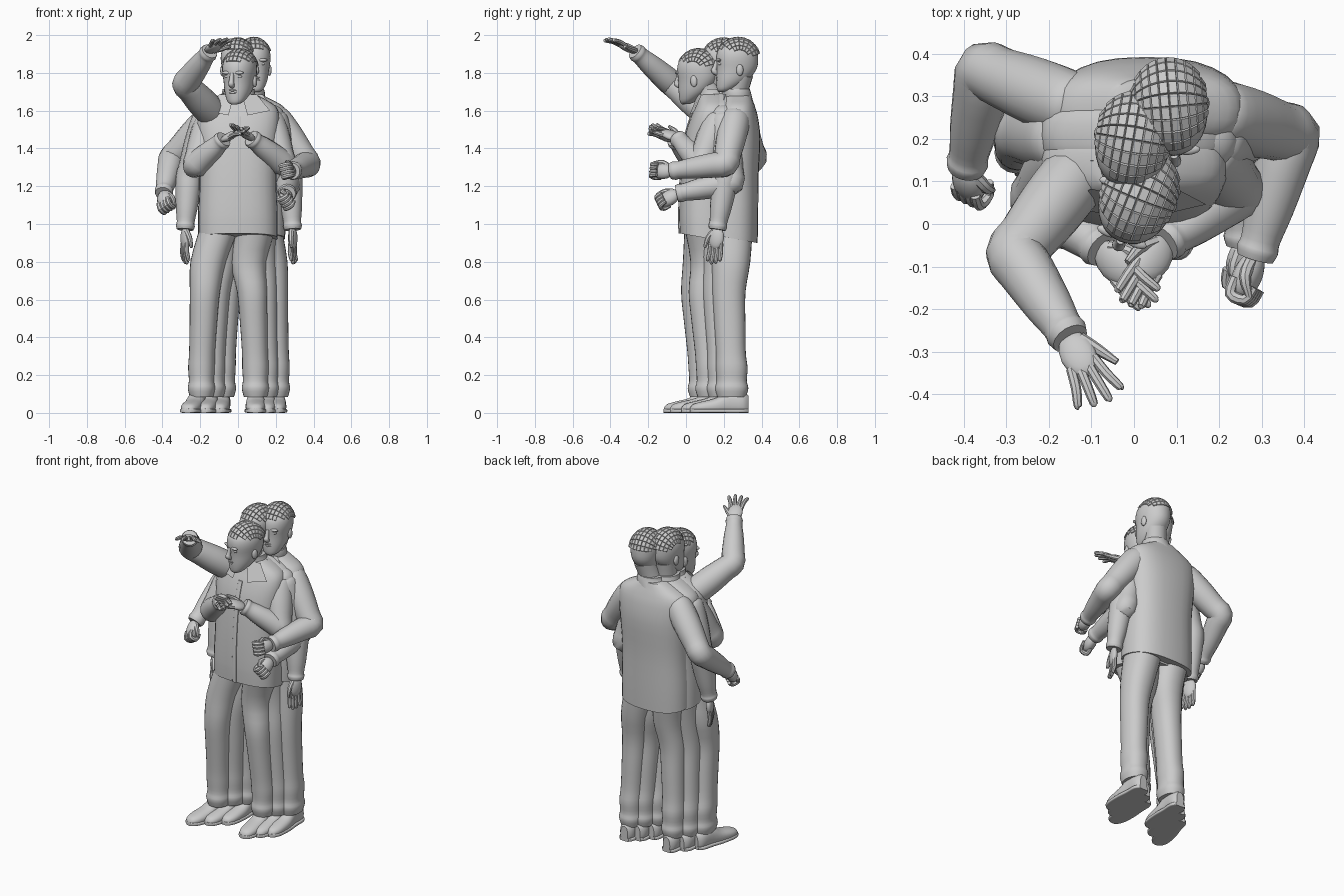
import bpy, bmesh, math
from mathutils import Vector, Matrix

cube = bpy.data.objects.get("Cube")
if cube:
    bpy.data.objects.remove(cube)

gray = bpy.data.materials.new("plain_gray")
gray.use_nodes = True
gray.diffuse_color = (0.6, 0.6, 0.6, 1)
gray.node_tree.nodes["Principled BSDF"].inputs["Base Color"].default_value = (0.6, 0.6, 0.6, 1)


def finish(name, bm, angle=40):
    """Turn a bmesh into a smooth shaded object."""
    bmesh.ops.recalc_face_normals(bm, faces=bm.faces)
    mesh = bpy.data.meshes.new(name)
    bm.to_mesh(mesh)
    bm.free()
    mesh.materials.append(gray)
    ob = bpy.data.objects.new(name, mesh)
    bpy.context.collection.objects.link(ob)
    bpy.ops.object.select_all(action="DESELECT")
    ob.select_set(True)
    bpy.context.view_layer.objects.active = ob
    bpy.ops.object.shade_smooth_by_angle(angle=math.radians(angle))
    return ob


def refine(rows, n=3):
    """Catmull-Rom interpolation through rows of numbers."""
    out = []
    for i in range(len(rows) - 1):
        a, b, c, d = (rows[max(0, min(len(rows) - 1, i + k))] for k in (-1, 0, 1, 2))
        for s in range(n):
            t = s / n
            out.append([q + 0.5 * t * (r - p + t * (2*p - 5*q + 4*r - e + t * (3*(q - r) + e - p)))
                        for p, q, r, e in zip(a, b, c, d)])
    return out + [list(rows[-1])]


def skin(name, rings):
    bm = bmesh.new()
    vs = [[bm.verts.new(p) for p in ring] for ring in rings]
    n = len(vs[0])
    for a, b in zip(vs, vs[1:]):
        for i in range(n):
            bm.faces.new((a[i], a[(i + 1) % n], b[(i + 1) % n], b[i]))
    bm.faces.new(vs[0])
    bm.faces.new(vs[-1])
    return finish(name, bm)


def loft(name, rows, M=Matrix(), power=2.0, floor=None, tilt=0, n=28):
    """Stack of super-ellipses; row = height, centre x, centre y, half width, half depth."""
    rings = []
    for k, (z, cx, cy, rx, ry) in enumerate(refine(rows)):
        ring = []
        for i in range(n):
            a = 2 * math.pi * i / n
            c, s = math.cos(a), math.sin(a)
            x = cx + rx * math.copysign(abs(c) ** (2 / power), c)
            y = cy + ry * math.copysign(abs(s) ** (2 / power), s)
            if floor is not None:
                y = max(y, floor)
            ring.append(M @ Vector((x, y, z - (tilt * (y - cy) if k < 3 else 0))))
        rings.append(ring)
    return skin(name, rings)


def tube(name, rows, n=16):
    """Round tube; row = x, y, z, radius."""
    rows = refine(rows)
    pts = [Vector(r[:3]) for r in rows]
    rings, u = [], None
    for i, p in enumerate(pts):
        t = (pts[min(i + 1, len(pts) - 1)] - pts[max(i - 1, 0)]).normalized()
        u = u or t.orthogonal()
        u = (u - t * u.dot(t)).normalized()
        v = t.cross(u)
        rings.append([p + rows[i][3] * (u * math.cos(a) + v * math.sin(a))
                      for a in (2 * math.pi * k / n for k in range(n))])
    return skin(name, rings)


def blob(name, M, loc, size):
    bm = bmesh.new()
    bmesh.ops.create_uvsphere(bm, u_segments=14, v_segments=9, radius=1,
                              matrix=M @ Matrix.Translation(loc) @ Matrix.Diagonal((*size, 1)))
    return finish(name, bm)


def hand(name, wrist, direction, thumb, fist, spread):
    """Hand in a local frame: x along the fingers, y to the thumb, z out of the back."""
    d = Vector(direction).normalized()
    s = Vector(thumb)
    s = (s - d * s.dot(d)).normalized()
    M = Matrix.Translation(wrist) @ Matrix((d, s, d.cross(s))).transposed().to_4x4()
    blob(name + "_palm", M, (0.045, 0, 0), (0.062, 0.043, 0.034 if fist else 0.021))

    def finger(label, path):
        tube(label, [(*(M @ Vector(p[:3])), p[3]) for p in path], 8)

    for i in range(4):
        y = (i - 1.5) * 0.02
        if fist:
            path = [(0.06, y, 0.018, 0.012), (0.1, y, 0.012, 0.014), (0.1, y, -0.025, 0.013),
                    (0.065, y, -0.035, 0.01)]
        else:
            tip = 0.185 - 0.012 * abs(i - 1.7)
            path = [(0.07, y, 0, 0.012), (0.12, y * (1 + spread * 0.4), 0.003, 0.012),
                    (tip - 0.006, y * (1 + spread), -0.006, 0.01),
                    (tip, y * (1 + spread), -0.008, 0.004)]
        finger(f"{name}_finger_{i + 1}", path)
    reach = (0.09, 0.035, -0.035) if fist else (0.1, 0.05 + 0.03 * spread, -0.015)
    finger(name + "_thumb", [(0.01, 0.02, 0, 0.016), (0.05, 0.045, -0.008, 0.014), (*reach, 0.008)])


def arm(name, shoulder, elbow, wrist, direction, thumb, fist=False, spread=0.15):
    S, E, W = map(Vector, (shoulder, elbow, wrist))
    tube(name + "_sleeve", [(*S.lerp(E, -0.2), 0.025), (*S.lerp(E, -0.13), 0.06), (*S, 0.079),
                            (*S.lerp(E, 0.4), 0.08), (*S.lerp(E, 0.8), 0.071),
                            (*E, 0.069), (*E.lerp(W, 0.2), 0.067), (*E.lerp(W, 0.6), 0.057),
                            (*E.lerp(W, 0.85), 0.047), (*E.lerp(W, 0.93), 0.05), (*W, 0.044)])
    hand(name + "_hand", W, direction, thumb, fist, spread)


def head(name, loc, yaw, pitch=0):
    M = (Matrix.Translation(loc) @ Matrix.Rotation(math.radians(yaw), 4, "Z")
         @ Matrix.Rotation(math.radians(pitch), 4, "X"))
    loft(name + "_skull", [(0, 0, -0.075, 0.022, 0.02), (0.015, 0, -0.06, 0.045, 0.045),
                           (0.06, 0, -0.025, 0.068, 0.083), (0.12, 0, 0, 0.08, 0.106),
                           (0.18, 0, 0.003, 0.088, 0.111), (0.225, 0, 0.006, 0.08, 0.102),
                           (0.255, 0, 0.01, 0.054, 0.072), (0.27, 0, 0.01, 0.02, 0.03)], M, 2.1)
    tube(name + "_nose", [(*(M @ Vector(p)), r) for p, r in
                          (((0, -0.105, 0.165), 0.01), ((0, -0.116, 0.125), 0.013),
                           ((0, -0.12, 0.11), 0.016), ((0, -0.1, 0.095), 0.012))], 10)
    for z in (0.063, 0.075):
        blob(name + "_lip", M, (0, -0.099, z), (0.026, 0.012, 0.007))
    for side, s in (("right", -1), ("left", 1)):
        blob(f"{name}_{side}_brow", M, (s * 0.035, -0.097, 0.168), (0.028, 0.012, 0.009))
        blob(f"{name}_{side}_eye", M, (s * 0.034, -0.091, 0.148), (0.016, 0.01, 0.008))
        blob(f"{name}_{side}_ear", M, (s * 0.082, 0.01, 0.115), (0.012, 0.019, 0.031))
    # short hair, cut into a raised grid
    bm = bmesh.new()
    bmesh.ops.create_uvsphere(bm, u_segments=24, v_segments=14, radius=1,
                              matrix=Matrix.Rotation(math.pi / 2, 4, "Y"))
    bmesh.ops.delete(bm, geom=[v for v in bm.verts if v.co.z < 0.28 - 0.2 * v.co.y], context="VERTS")
    bmesh.ops.transform(bm, verts=bm.verts, matrix=M @ Matrix.Translation((0, 0.008, 0.17))
                        @ Matrix.Diagonal((0.095, 0.117, 0.117, 1)))
    bmesh.ops.inset_individual(bm, faces=bm.faces[:], thickness=0.002, depth=0.005)
    finish(name + "_hair", bm, 30)


def figure(name, x, wide, feet_x, y, heels, knee, turn, head_loc, yaw, pitch=0):
    """Vest, collar, neck, trousers, shoes and head of one standing person."""
    loft(name + "_vest", [(0.925, x, y, wide, 0.142), (1.05, x, y, wide, 0.145),
                          (1.25, x, y + 0.005, wide - 0.006, 0.142), (1.45, x, y + 0.02, wide + 0.004, 0.136),
                          (1.56, x, y + 0.03, wide + 0.01, 0.115), (1.62, x, y + 0.035, wide - 0.008, 0.094),
                          (1.66, x, y + 0.035, 0.145, 0.08), (1.69, x, y + 0.035, 0.085, 0.07)],
         power=2.5, tilt=0.18)
    loft(name + "_placket", [(0.95, x, y - 0.141, 0.014, 0.007), (1.05, x, y - 0.143, 0.014, 0.007),
                             (1.25, x, y - 0.135, 0.014, 0.007), (1.45, x, y - 0.114, 0.014, 0.007),
                             (1.57, x, y - 0.08, 0.014, 0.007)], power=5)
    nx = (x + head_loc[0]) / 2
    loft(name + "_collar", [(1.64, x, y + 0.035, 0.11, 0.085), (1.69, nx, y + 0.03, 0.085, 0.078),
                            (1.715, nx, y + 0.025, 0.08, 0.076)])
    tube(name + "_neck", [(x, y + 0.04, 1.6, 0.068), (nx, y + 0.025, 1.68, 0.064),
                          (head_loc[0], head_loc[1] + 0.025, head_loc[2] + 0.1, 0.065)])
    for side, s, heel in (("right", -1, heels[0]), ("left", 1, heels[1])):
        # pointed collar flap
        bm = bmesh.new()
        corners = ((0.02, -0.045, 1.69), (0.1, -0.025, 1.685), (0.17, -0.062, 1.6), (0.05, -0.09, 1.575))
        face = bm.faces.new([bm.verts.new((x + s * a, y + b, c)) for a, b, c in corners])
        bmesh.ops.solidify(bm, geom=[face], thickness=0.012)
        finish(f"{name}_{side}_collar_flap", bm)
        lx, ly = feet_x + s * 0.143, heel - 0.088
        loft(f"{name}_{side}_trouser", [
            (0.085, lx, ly, 0.062, 0.076), (0.13, lx, ly, 0.073, 0.088), (0.17, lx, ly, 0.067, 0.08),
            (0.24, lx, ly, 0.071, 0.084), (0.32, lx - s * 0.003, ly - knee * 0.3, 0.069, 0.079),
            (0.48, lx - s * 0.01, ly - knee * 0.7, 0.073, 0.083),
            (0.64, lx - s * 0.018, ly - knee, 0.08, 0.088),
            (0.8, lx - s * 0.036, ly - knee * 0.3, 0.095, 0.103),
            (0.98, x + s * 0.098, y, 0.104, 0.116)], power=2.2)
        # shoe and sole, heel to toe
        F = (Matrix.Translation((lx, heel, 0)) @ Matrix.Rotation(math.radians(turn * (s - 1)), 4, "Z")
             @ Matrix.Rotation(math.pi / 2, 4, "X"))
        shape = [(0, 0.025, 0.05), (0.03, 0.045, 0.06), (0.1, 0.047, 0.065), (0.17, 0.053, 0.043),
                 (0.25, 0.05, 0.032), (0.295, 0.034, 0.024), (0.31, 0.012, 0.012)]
        loft(f"{name}_{side}_shoe", [(t, 0, h * 0.85, w, h) for t, w, h in shape], F, 2.3, 0.004)
        loft(f"{name}_{side}_sole", [(t, 0, 0.011, w + 0.005, 0.011) for t, w, h in shape], F, 5)
    head(name + "_head", head_loc, yaw, pitch)


figure("front_person", 0.0, 0.21, -0.05, 0.108, (0.185, 0.225), 0.035, 7, (0.012, 0.07, 1.64), -22, 4)
figure("middle_person", 0.0, 0.212, 0.005, 0.175, (0.25, 0.285), 0.02, 4, (-0.003, 0.19, 1.697), -10)
figure("back_person", 0.03, 0.22, 0.06, 0.237, (0.315, 0.33), 0.015, 2, (0.085, 0.268, 1.7), 5)

# raised arm, with its partner bent low
arm("raised_right_arm", (-0.14, 0.11, 1.59), (-0.28, -0.07, 1.74), (-0.15, -0.27, 1.915),
    (0.08, -0.16, 0.075), (1, 0.5, 0), spread=0.8)
arm("low_left_arm", (0.17, 0.2, 1.56), (0.265, 0.24, 1.22), (0.26, -0.05, 1.16),
    (-0.1, -0.6, -0.35), (-0.5, 0, 1), True)
# clasped arms
arm("clasped_right_arm", (-0.15, 0.17, 1.54), (-0.225, 0.06, 1.31), (-0.075, -0.06, 1.45),
    (0.11, -0.12, 0.05), (0.6, 0.6, 0.4))
arm("clasped_left_arm", (0.17, 0.17, 1.54), (0.24, 0.08, 1.32), (0.07, -0.045, 1.455),
    (-0.09, -0.14, 0.06), (-0.8, 0.5, 0.3))
# arms with fists
arm("fist_right_arm", (-0.15, 0.28, 1.56), (-0.35, 0.36, 1.35), (-0.395, 0.13, 1.16),
    (0.1, -0.45, -0.5), (0.7, -0.3, 0.5), True)
arm("fist_left_arm", (0.205, 0.26, 1.55), (0.37, 0.21, 1.32), (0.285, -0.08, 1.28),
    (-0.35, -0.8, 0), (-0.3, 0, 1), True)
# hanging arms
for side, s in (("right", -1), ("left", 1)):
    arm(f"hanging_{side}_arm", (s * 0.18 + 0.01, 0.2, 1.54), (s * 0.265 + 0.005, 0.21, 1.25),
        (s * 0.285 + 0.005, 0.165, 0.97), (0, -0.1, -1), (-s * 0.4, -1, 0))
